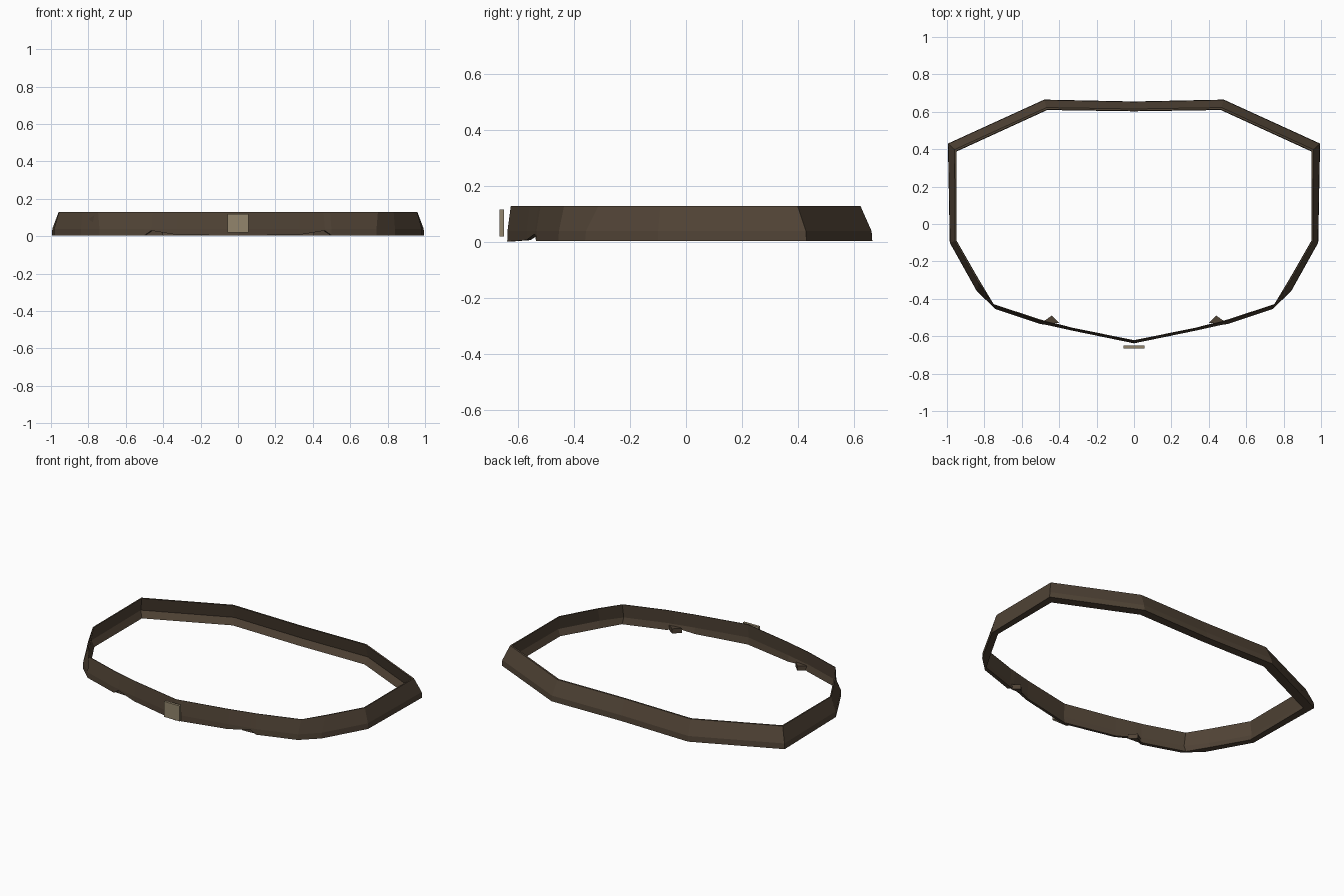
import bpy, bmesh
from mathutils import Vector

cube = bpy.data.objects.get("Cube")
if cube:
    bpy.data.objects.remove(cube)


def material(name, rgb):
    m = bpy.data.materials.new(name)
    m.use_nodes = True
    m.diffuse_color = (*rgb, 1)
    m.node_tree.nodes["Principled BSDF"].inputs["Base Color"].default_value = (*rgb, 1)
    return m


leather = material("dark leather", (0.08, 0.056, 0.036))
brass = material("dull brass", (0.29, 0.235, 0.15))


def add_object(name, bm, mat):
    bmesh.ops.recalc_face_normals(bm, faces=bm.faces)
    mesh = bpy.data.meshes.new(name)
    bm.to_mesh(mesh)
    bm.free()
    mesh.materials.append(mat)
    obj = bpy.data.objects.new(name, mesh)
    bpy.context.collection.objects.link(obj)
    return obj


# Half outline, back to front: lower outer edge, upper inner edge, bottom height
half = [
    ((0, .655), (0, .605), .005),
    ((.48, .665), (.465, .612), .005),
    ((.995, .43), (.95, .39), .005),
    ((.985, -.10), (.95, -.09), .005),
    ((.84, -.36), (.83, -.30), .005),
    ((.74, -.455), (.75, -.43), .005),
    ((.50, -.535), (.49, -.515), .005),
    ((.465, -.54), (.455, -.523), .03),
    ((.33, -.57), (.33, -.555), .008),
    ((0, -.638), (0, -.622), .003),
]
mirrored = [((-o[0], o[1]), (-i[0], i[1]), z) for o, i, z in half[-2:0:-1]]

# Belt: slanted outer face, hollow inner face, lip along the bottom
bm = bmesh.new()
rings = []
for outer, inner, base in half + mirrored:
    o, i = Vector(outer), Vector(inner)
    section = [(0, base), (.05, .04), (.8, .13), (1, .13), (.6, .045), (1.05, base)]
    rings.append([bm.verts.new((*o.lerp(i, t), z)) for t, z in section])
for a, b in zip(rings, rings[1:] + rings[:1]):
    for k in range(6):
        n = (k + 1) % 6
        bm.faces.new((a[k], a[n], b[n], b[k]))
add_object("belt", bm, leather)

# Small inner wedges where the front section overlaps the sides
for side, name in ((1, "left"), (-1, "right")):
    bm = bmesh.new()
    low, high = [[bm.verts.new((side * x, y, z)) for x, y in
                  ((.49, -.525), (.44, -.49), (.40, -.53))] for z in (.005, .035)]
    bm.faces.new(low)
    bm.faces.new(high)
    for k in range(3):
        n = (k + 1) % 3
        bm.faces.new((low[k], low[n], high[n], high[k]))
    add_object(name + "_overlap_wedge", bm, leather)

# Buckle plate floating just before the front point
bm = bmesh.new()
bmesh.ops.create_cube(bm, size=1)
bmesh.ops.scale(bm, vec=(.11, .016, .098), verts=bm.verts)
bmesh.ops.translate(bm, vec=(0, -.657, .069), verts=bm.verts)
add_object("buckle_plate", bm, brass)
